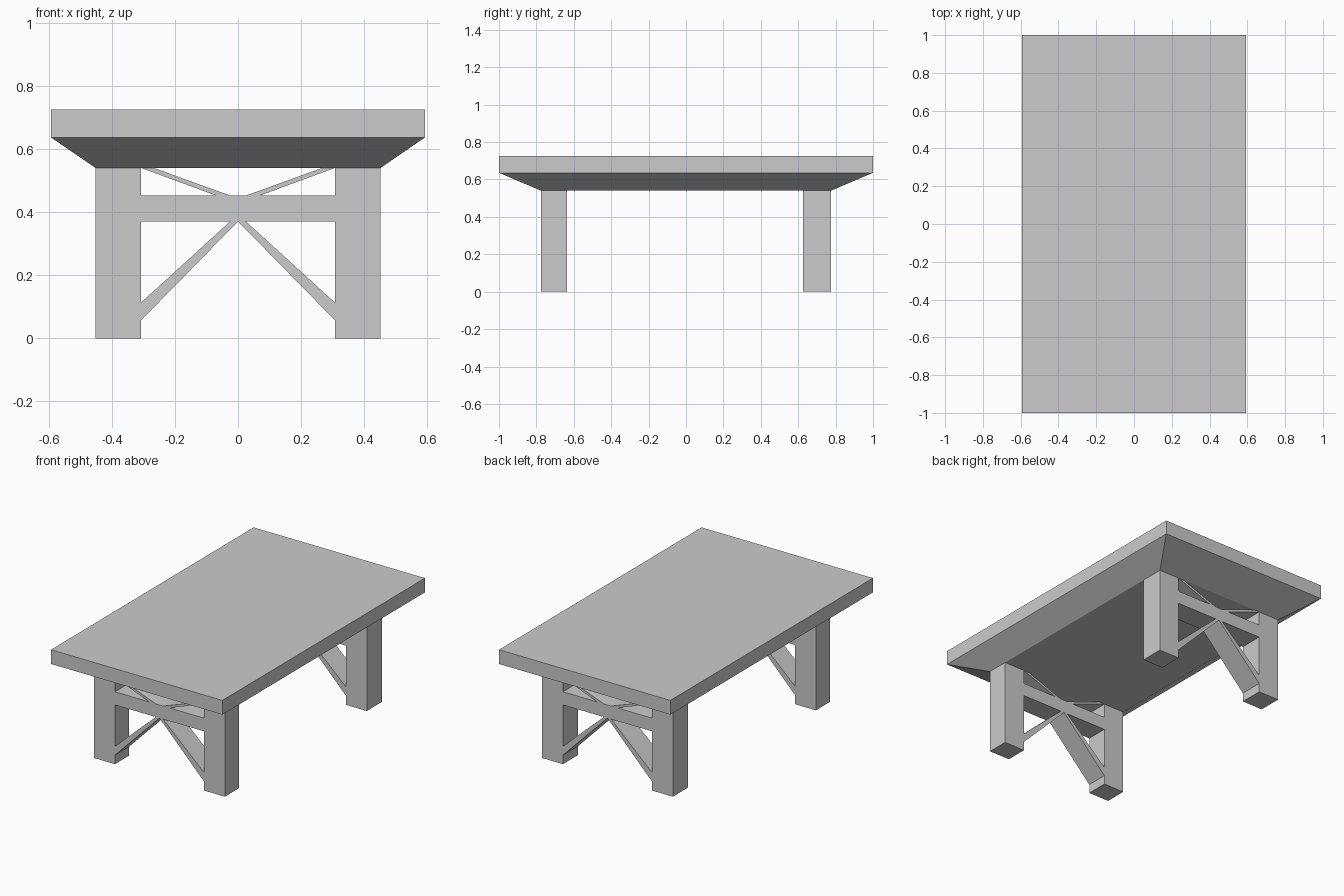
import bpy, bmesh

if "Cube" in bpy.data.objects:
    bpy.data.objects.remove(bpy.data.objects["Cube"])


def finish(name, bm):
    bmesh.ops.recalc_face_normals(bm, faces=bm.faces)
    mesh = bpy.data.meshes.new(name)
    bm.to_mesh(mesh)
    bm.free()
    obj = bpy.data.objects.new(name, mesh)
    bpy.context.collection.objects.link(obj)
    return obj


def prism(name, profile, y0, y1, mirror=False):
    """Extrude an x-z profile along y, optionally mirrored across x."""
    bm = bmesh.new()
    for s in ((1, -1) if mirror else (1,)):
        a = [bm.verts.new((s * x, y0, z)) for x, z in profile]
        b = [bm.verts.new((s * x, y1, z)) for x, z in profile]
        bm.faces.new(a)
        bm.faces.new(b)
        n = len(profile)
        for i in range(n):
            j = (i + 1) % n
            bm.faces.new((a[i], a[j], b[j], b[i]))
    return finish(name, bm)


# Table top: slab with a tapered underside
bm = bmesh.new()
rings = []
for hx, hy, z in ((0.452, 0.775, 0.54), (0.592, 1.0, 0.636), (0.592, 1.0, 0.725)):
    rings.append([bm.verts.new((sx * hx, sy * hy, z))
                  for sx, sy in ((-1, -1), (1, -1), (1, 1), (-1, 1))])
for lo, hi in zip(rings, rings[1:]):
    for i in range(4):
        j = (i + 1) % 4
        bm.faces.new((lo[i], lo[j], hi[j], hi[i]))
bm.faces.new(rings[0])
bm.faces.new(rings[-1])
finish("table_top", bm)

# Trestles: two legs, a rail and crossed braces at each end
for end, y0, y1 in (("front", -0.775, -0.637), ("back", 0.626, 0.775)):
    prism(end + "_legs", [(0.308, 0), (0.452, 0), (0.452, 0.54), (0.308, 0.54)],
          y0, y1, True)
    prism(end + "_rail", [(-0.308, 0.37), (0.308, 0.37), (0.308, 0.452), (-0.308, 0.452)],
          y0, y1)
    prism(end + "_lower_braces", [(0, 0.37), (0.308, 0.056), (0.308, 0.112), (0.025, 0.37)],
          y0, y1, True)
    prism(end + "_upper_braces", [(0.025, 0.452), (0.069, 0.452), (0.308, 0.54), (0.268, 0.54)],
          y0, y1, True)
